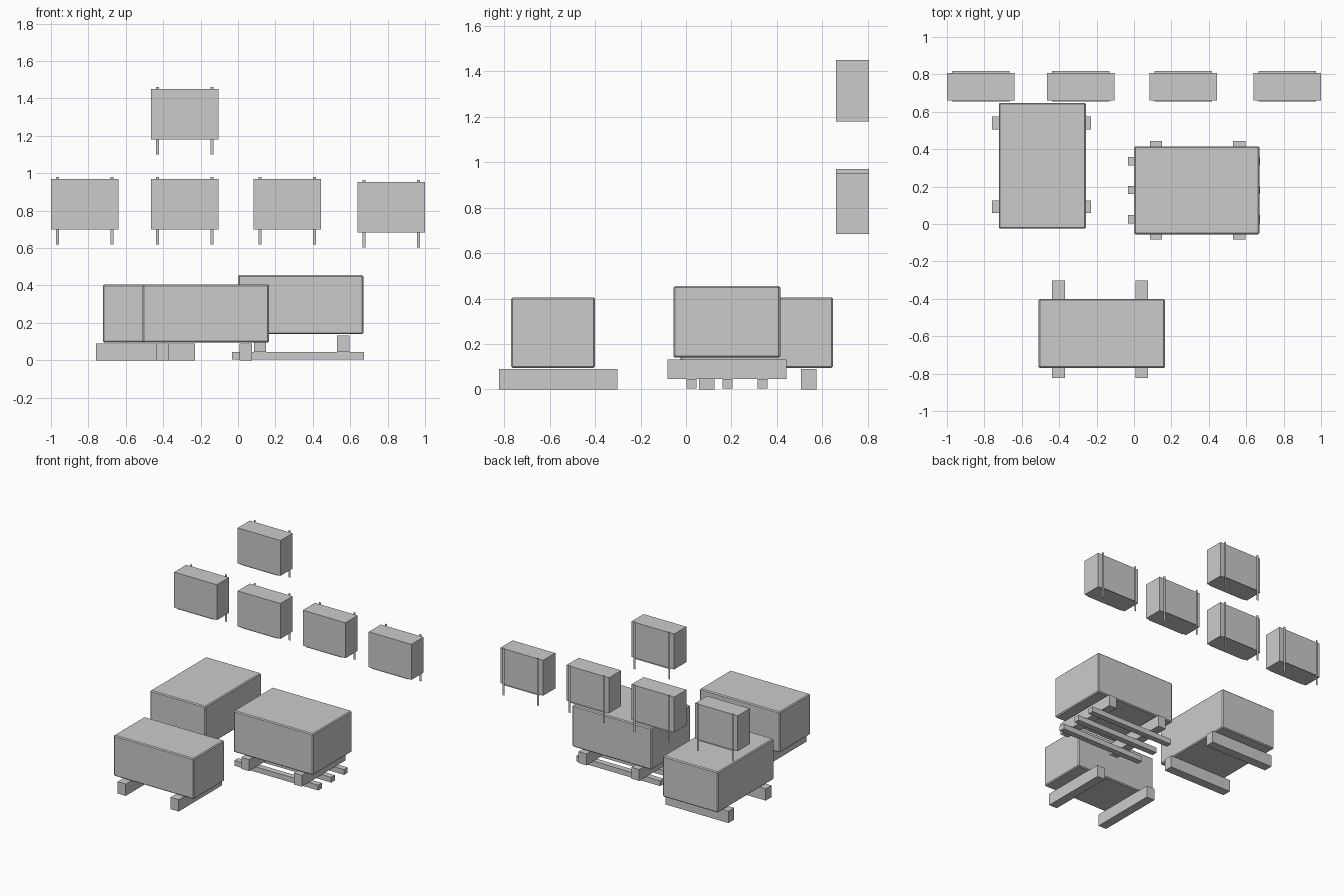
import bpy
import bmesh

if "Cube" in bpy.data.objects:
    bpy.data.objects.remove(bpy.data.objects["Cube"])


def finish(name, bm):
    mesh = bpy.data.meshes.new(name)
    bm.to_mesh(mesh)
    bm.free()
    obj = bpy.data.objects.new(name, mesh)
    bpy.context.collection.objects.link(obj)
    return obj


def box(name, x, y, z, bevel=0.0):
    """Axis-aligned box from (min, max) pairs, with optional chamfered edges."""
    bm = bmesh.new()
    bmesh.ops.create_cube(bm, size=1)
    for v in bm.verts:
        for i, (lo, hi) in enumerate((x, y, z)):
            v.co[i] = hi if v.co[i] > 0 else lo
    obj = finish(name, bm)
    if bevel:
        mod = obj.modifiers.new("chamfer", 'BEVEL')
        mod.width = bevel
        mod.segments = 1
    return obj


def panel(name, corners):
    bm = bmesh.new()
    bm.faces.new([bm.verts.new(c) for c in corners])
    return finish(name, bm)


CHAMFER = 0.007

# Left crate on two runners along x
box("left_crate", (-0.723, -0.257), (-0.025, 0.648), (0.095, 0.405), CHAMFER)
for y in (0.092, 0.54):
    box("left_crate_runner", (-0.76, -0.23), (y - 0.034, y + 0.034), (0, 0.09))

# Front crate on two runners along y
box("front_crate", (-0.51, 0.165), (-0.77, -0.40), (0.095, 0.405), CHAMFER)
for x in (-0.404, 0.042):
    box("front_crate_runner", (x - 0.034, x + 0.034), (-0.823, -0.302), (0, 0.09))

# Right crate on cross bars, resting on three slats
box("right_crate", (0, 0.67), (-0.055, 0.415), (0.14, 0.455), CHAMFER)
for x in (0.118, 0.562):
    box("right_crate_cross_bar", (x - 0.033, x + 0.033), (-0.082, 0.443), (0.045, 0.132))
for y in (0.025, 0.182, 0.336):
    box("right_crate_slat", (-0.033, 0.674), (y - 0.022, y + 0.022), (0.005, 0.045))

# Raised boxes, each on a flat sheet frame: two back rails and a shelf
BACK, FRONT = 0.817, 0.656
for cx, z in ((-0.82, 0.70), (-0.285, 0.70), (0.264, 0.70), (0.82, 0.684), (-0.285, 1.18)):
    box("hanging_box", (cx - 0.18, cx + 0.18), (0.66, 0.806), (z, z + 0.27))
    for side in (-1, 1):
        rx = cx + side * 0.146
        panel("back_rail", [(rx + 0.008, BACK, z - 0.08), (rx - 0.008, BACK, z - 0.08),
                            (rx - 0.008, BACK, z + 0.28), (rx + 0.008, BACK, z + 0.28)])
    panel("box_shelf", [(cx - 0.154, FRONT, z - 0.002), (cx - 0.154, BACK, z - 0.002),
                        (cx + 0.154, BACK, z - 0.002), (cx + 0.154, FRONT, z - 0.002)])
